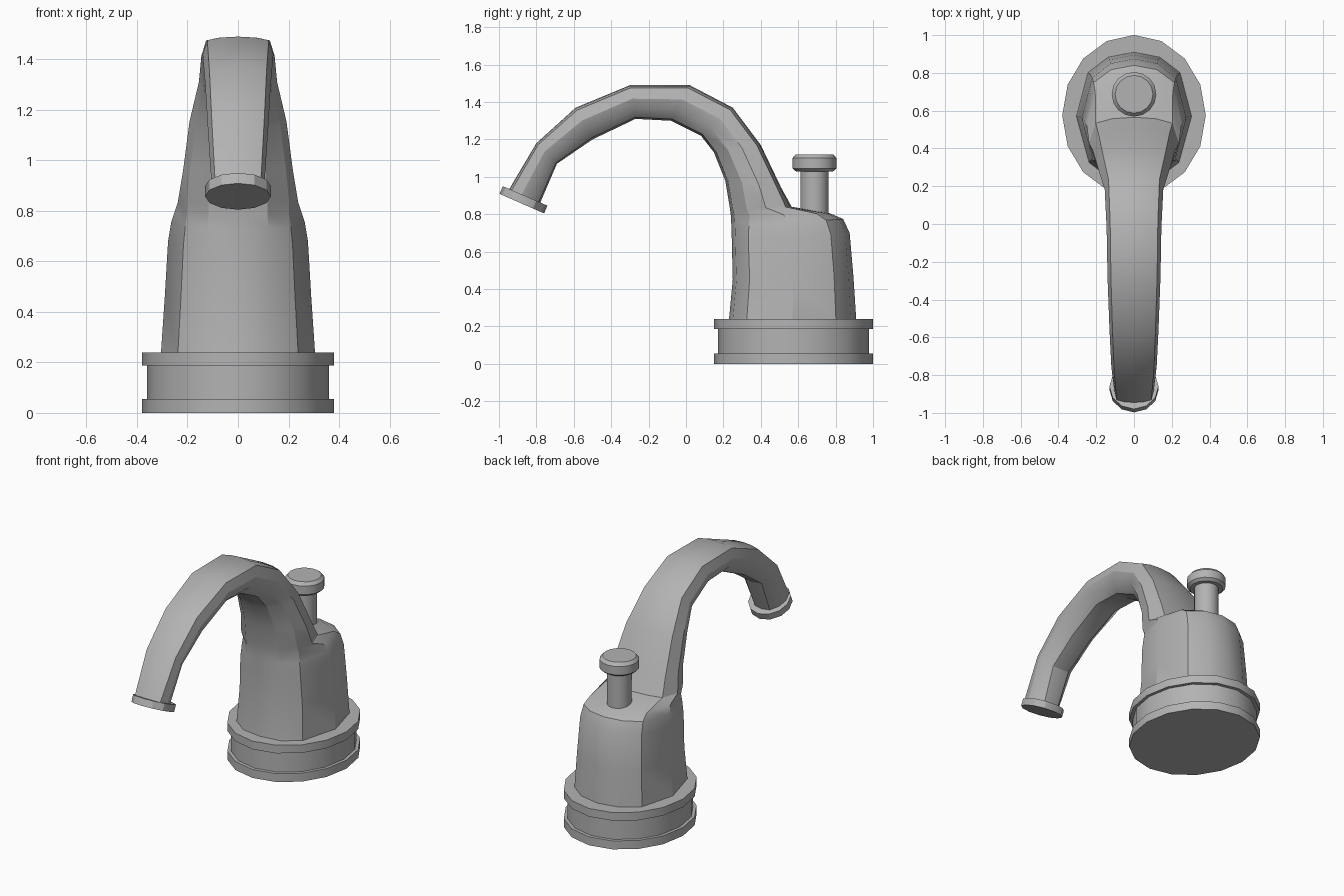
import bpy, bmesh, math
from mathutils import Vector

if "Cube" in bpy.data.objects:
    bpy.data.objects.remove(bpy.data.objects["Cube"], do_unlink=True)

metal = bpy.data.materials.new("brushed grey metal")
metal.use_nodes = True
metal.diffuse_color = (0.45, 0.45, 0.45, 1)
metal.node_tree.nodes["Principled BSDF"].inputs["Base Color"].default_value = metal.diffuse_color


def loft(name, rings, angle=30):
    """Skin a list of equal-sized closed rings and cap both ends."""
    bm = bmesh.new()
    loops = [[bm.verts.new(p) for p in ring] for ring in rings]
    n = len(loops[0])
    for a, b in zip(loops, loops[1:]):
        for i in range(n):
            j = (i + 1) % n
            bm.faces.new((a[i], a[j], b[j], b[i]))
    bm.faces.new(loops[0])
    bm.faces.new(loops[-1])
    bmesh.ops.recalc_face_normals(bm, faces=bm.faces)
    mesh = bpy.data.meshes.new(name)
    bm.to_mesh(mesh)
    bm.free()
    obj = bpy.data.objects.new(name, mesh)
    bpy.context.collection.objects.link(obj)
    mesh.materials.append(metal)
    bpy.ops.object.select_all(action='DESELECT')
    obj.select_set(True)
    bpy.context.view_layer.objects.active = obj
    bpy.ops.object.shade_smooth_by_angle(angle=math.radians(angle))
    return obj


def turned(name, profile, sides, stretch=1.0):
    """Turned part from (radius, height) pairs, stretched along y."""
    turn = [2 * math.pi * i / sides for i in range(sides)]
    return loft(name, [[(r * math.sin(a), r * stretch * math.cos(a), z) for a in turn]
                       for r, z in profile])


# Stepped oval base
base = turned("base", [(.38, 0), (.38, .055), (.36, .055), (.36, .187),
                       (.38, .187), (.38, .24)], 16, 1.12)
base.location.y = .575

# Half cross-sections: (position from inner to outer edge, share of half width)
BODY = [(1, 0), (.96, .45), (.84, .8), (.5, 1), (.14, .78), (.03, .45), (0, 0)]
SPOUT = [(1, 0), (.98, .5), (.92, .87), (.6, 1), (.3, .87), (.05, .5), (0, 0)]

# Sections: inner y, z, outer y, z, half width, blend from body to spout
SECTIONS = [
    (.23, .24, .91, .24, .305, 0),
    (.25, .45, .895, .47, .29, 0),
    (.245, .66, .875, .70, .277, 0),
    (.243, .73, .84, .775, .265, .1),
    (.24, .79, .77, .805, .25, .3),
    (.235, .83, .565, .84, .238, .8),
    (.21, .98, .51, .94, .218, 1),
    (.15, 1.13, .40, 1.17, .192, 1),
    (.08, 1.22, .25, 1.37, .155, 1),
    (-.08, 1.30, .02, 1.49, .145, 1),
    (-.27, 1.31, -.30, 1.49, .14, 1),
    (-.50, 1.20, -.59, 1.37, .13, 1),
    (-.69, 1.07, -.80, 1.18, .12, 1),
    (-.78, .86, -.945, .935, .105, 1),
]


def section(y0, z0, y1, z1, width, blend):
    inner, outer = Vector((0, y0, z0)), Vector((0, y1, z1))
    half = []
    for b, s in zip(BODY, SPOUT):
        t, u = Vector(b).lerp(Vector(s), blend)
        p = inner.lerp(outer, t)
        p.x = u * width
        half.append(p)
    return half + [Vector((-p.x, p.y, p.z)) for p in half[-2:0:-1]]


loft("body_and_spout", [section(*s) for s in SECTIONS])

# Tilted collar at the spout tip
collar = turned("spout_collar", [(.13, 0), (.13, .045)], 12)
collar.location = (0, -.878, .857)
collar.rotation_euler.x = -math.atan2(.105, .24)

# Lift rod and its chamfered knob
rod = turned("lift_rod", [(.075, .76), (.075, 1.04)], 16)
knob = turned("lift_knob", [(.1, 1.03), (.118, 1.045), (.118, 1.1), (.1, 1.12)], 16)
for part in (rod, knob):
    part.location.y = .687
